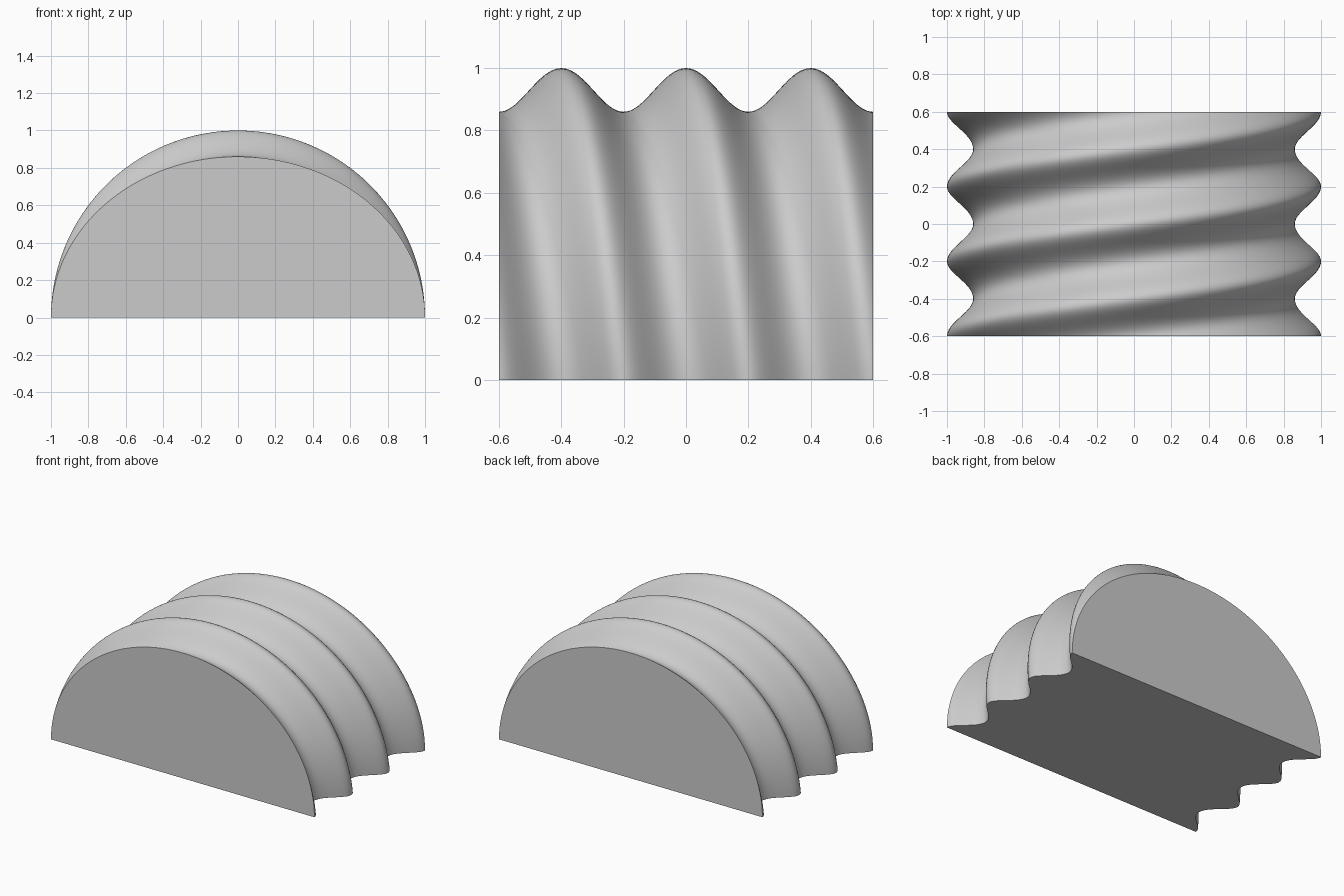
import bpy
import bmesh
from math import cos, sin, pi, radians, sqrt

if "Cube" in bpy.data.objects:
    bpy.data.objects.remove(bpy.data.objects["Cube"], do_unlink=True)

LENGTH = 1.2      # along y
MINOR = 0.86      # short radius of the elliptical section, long radius is 1
TWIST = 1.5 * 2 * pi
RINGS, ARC = 144, 96

grey = bpy.data.materials.new("light_grey")
grey.use_nodes = True
grey.diffuse_color = (0.6, 0.6, 0.6, 1)
grey.node_tree.nodes["Principled BSDF"].inputs["Base Color"].default_value = (0.6, 0.6, 0.6, 1)


def radius(angle):
    """Polar radius of the ellipse, measured from its long axis."""
    return 1 / sqrt(cos(angle) ** 2 + (sin(angle) / MINOR) ** 2)


# Upper half of an ellipse, twisted as it runs from front to back
bm = bmesh.new()
rings = []
for i in range(RINGS + 1):
    t = i / RINGS
    ring = []
    for j in range(ARC + 1):
        a = pi * j / ARC
        r = radius(a + TWIST * t)
        ring.append(bm.verts.new((r * cos(a), LENGTH * (t - 0.5), r * sin(a))))
    rings.append(ring)

# Ribbed skin, with the wrap-around strip closing the flat underside
for a, b in zip(rings, rings[1:]):
    for j in range(ARC + 1):
        k = (j + 1) % (ARC + 1)
        bm.faces.new((a[j], a[k], b[k], b[j]))

# Flat ends
bm.faces.new(rings[0])
bm.faces.new(rings[-1])
bmesh.ops.recalc_face_normals(bm, faces=bm.faces)

mesh = bpy.data.meshes.new("twisted_half_cylinder")
bm.to_mesh(mesh)
bm.free()
mesh.materials.append(grey)
body = bpy.data.objects.new("twisted_half_cylinder", mesh)
bpy.context.collection.objects.link(body)

bpy.ops.object.select_all(action="DESELECT")
body.select_set(True)
bpy.context.view_layer.objects.active = body
bpy.ops.object.shade_smooth_by_angle(angle=radians(35))
